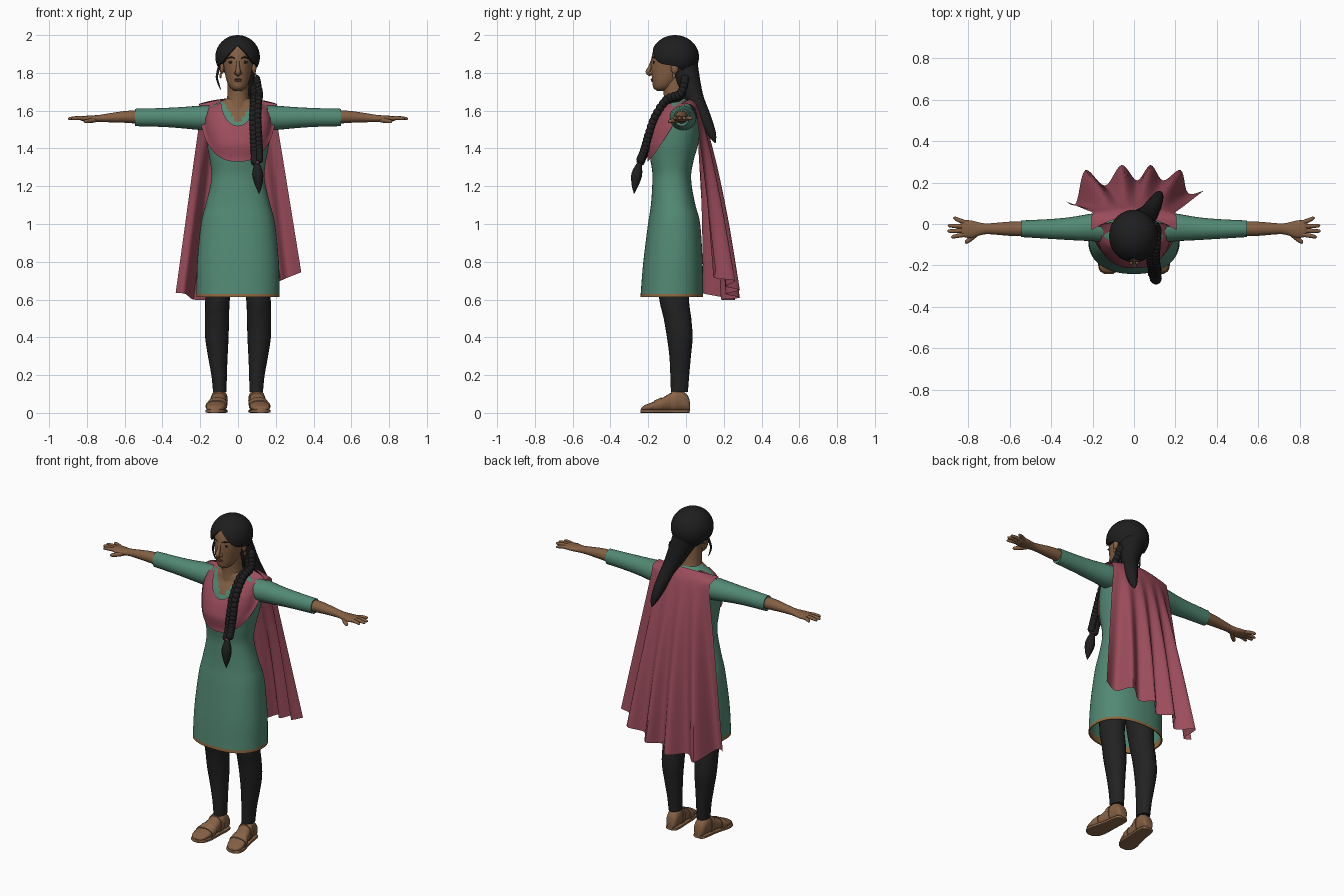
import bpy, bmesh, math
from mathutils import Vector, Matrix


def material(name, rgb):
    m = bpy.data.materials.new(name)
    m.diffuse_color = (*rgb, 1)
    return m


SKIN = material("brown skin", (0.23, 0.115, 0.057))
GREEN = material("green cloth", (0.085, 0.25, 0.175))
PINK = material("rose cloth", (0.33, 0.072, 0.105))
HAIR = material("black hair", (0.013, 0.013, 0.014))
LEGGING = material("charcoal leggings", (0.016, 0.016, 0.017))
GOLD = material("bronze trim", (0.28, 0.14, 0.05))
LEATHER = material("tan leather", (0.25, 0.13, 0.065))
LIP = material("lip brown", (0.19, 0.07, 0.045))


def spline(rows, k):
    """Catmull-Rom through rows of numbers, k steps per span."""
    out, last = [], len(rows) - 1
    for i in range(last):
        a, b, c, d = rows[max(i - 1, 0)], rows[i], rows[i + 1], rows[min(i + 2, last)]
        for j in range(k):
            t = j / k
            out.append(tuple(0.5 * (2 * q + (r - p) * t + (2 * p - 5 * q + 4 * r - s) * t * t
                                    + (3 * q - p - 3 * r + s) * t ** 3)
                             for p, q, r, s in zip(a, b, c, d)))
    return out + [tuple(rows[-1])]


def ring(c, u, v, n=24, power=2.0):
    """Superellipse ring about c with half axes u and v."""
    pts, e = [], 2 / power
    for i in range(n):
        a = 2 * math.pi * i / n
        ca, sa = math.cos(a), math.sin(a)
        pts.append(Vector(c) + Vector(u) * math.copysign(abs(ca) ** e, ca)
                   + Vector(v) * math.copysign(abs(sa) ** e, sa))
    return pts


def finish(name, bm, mats, rule=None):
    bmesh.ops.recalc_face_normals(bm, faces=bm.faces[:])
    for f in bm.faces:
        f.smooth = True
        if rule:
            f.material_index = rule(f.calc_center_median())
    me = bpy.data.meshes.new(name)
    bm.to_mesh(me)
    bm.free()
    for m in mats:
        me.materials.append(m)
    me.set_sharp_from_angle(angle=math.radians(50))
    ob = bpy.data.objects.new(name, me)
    bpy.context.collection.objects.link(ob)
    return ob


def loft(name, rings, mats, rule=None, wrap=True, cap=True):
    bm = bmesh.new()
    vs = [[bm.verts.new(p) for p in r] for r in rings]
    n = len(vs[0])
    for a, b in zip(vs, vs[1:]):
        for i in range(n if wrap else n - 1):
            j = (i + 1) % n
            bm.faces.new((a[i], a[j], b[j], b[i]))
    if cap and wrap:
        bm.faces.new(vs[0])
        bm.faces.new(vs[-1])
    return finish(name, bm, mats, rule)


def tube(name, pts, mat, k=5, n=14):
    """Round tube along points (x, y, z, radius)."""
    p = spline(pts, k)
    rings = []
    for i, q in enumerate(p):
        t = (Vector(p[min(i + 1, len(p) - 1)][:3]) - Vector(p[max(i - 1, 0)][:3])).normalized()
        ref = Vector((0, 1, 0)) if abs(t.x) > 0.7 else Vector((1, 0, 0))
        u = (ref - t * ref.dot(t)).normalized()
        r = max(q[3], 0.001)
        rings.append(ring(q[:3], u * r, t.cross(u) * r, n))
    return loft(name, rings, [mat])


def blobs(name, items, mat):
    bm = bmesh.new()
    for loc, size in items:
        bmesh.ops.create_uvsphere(bm, u_segments=16, v_segments=10, radius=1,
                                  matrix=Matrix.LocRotScale(Vector(loc), None, Vector(size)))
    return finish(name, bm, [mat])


def flat_rings(rows, n=32, power=2.0):
    """Horizontal rings from rows of (z, y, half width, half depth)."""
    return [ring((0, y, z), (hx, 0, 0), (0, hy, 0), n, power) for z, y, hx, hy in rows]


# Tunic, with a turned-in hem and an open neck
BODY = [(0.63, -0.075, 0.22, 0.165), (0.8, -0.069, 0.216, 0.157), (1.0, -0.063, 0.196, 0.138),
        (1.1, -0.068, 0.172, 0.118), (1.2, -0.074, 0.147, 0.105), (1.27, -0.075, 0.14, 0.103),
        (1.35, -0.073, 0.151, 0.117), (1.42, -0.065, 0.164, 0.129), (1.5, -0.05, 0.175, 0.125),
        (1.56, -0.04, 0.178, 0.11), (1.61, -0.036, 0.16, 0.085), (1.645, -0.042, 0.1, 0.07),
        (1.665, -0.048, 0.06, 0.06)]
hem_in = [(0.75, -0.072, 0.21, 0.152), (0.65, -0.075, 0.213, 0.158),
          (0.615, -0.075, 0.214, 0.159), (0.613, -0.075, 0.221, 0.166)]


def tunic_colour(c):
    if c.z < 0.635:
        return 1
    return 2 if c.y < -0.06 and abs(c.x) < (c.z - 1.525) * 0.65 else 0


loft("tunic", flat_rings(hem_in + spline(BODY, 6), 72, 2.3), [GREEN, GOLD, SKIN],
     tunic_colour, cap=False)


def chest_y(x, z):
    """Front of the tunic at x and z, or None beyond its sides."""
    for a, b in zip(BODY, BODY[1:]):
        if a[0] <= z <= b[0]:
            t = (z - a[0]) / (b[0] - a[0])
            y, hx, hy = (p + (q - p) * t for p, q in zip(a[1:], b[1:]))
            if abs(x) < hx:
                return y - hy * (1 - (abs(x) / hx) ** 2.3) ** (1 / 2.3)
    return None


# Neck and head
loft("neck", flat_rings(spline([(1.58, -0.05, 0.075, 0.075), (1.64, -0.053, 0.063, 0.066),
     (1.69, -0.058, 0.056, 0.06), (1.78, -0.065, 0.055, 0.06)], 4)), [SKIN])
HEAD = [(1.703, -0.13, 0.015, 0.02), (1.72, -0.122, 0.04, 0.05), (1.75, -0.11, 0.057, 0.068),
        (1.79, -0.095, 0.068, 0.087), (1.83, -0.085, 0.075, 0.1), (1.87, -0.077, 0.079, 0.107),
        (1.92, -0.07, 0.08, 0.103), (1.96, -0.065, 0.066, 0.082), (1.982, -0.06, 0.03, 0.04)]
loft("head", flat_rings(spline(HEAD, 4), 40), [SKIN])
tube("nose", [(0, -0.176, 1.875, 0.007), (0, -0.191, 1.83, 0.01), (0, -0.2, 1.805, 0.014),
              (0, -0.186, 1.788, 0.009)], SKIN)
blobs("nostrils", [((s * 0.013, -0.186, 1.799), (0.009, 0.012, 0.008)) for s in (-1, 1)], SKIN)
blobs("lips", [((0, -0.18, 1.766), (0.022, 0.007, 0.004)),
               ((0, -0.178, 1.758), (0.018, 0.008, 0.005))], LIP)
blobs("eyes", [((s * 0.036, -0.171, 1.856), (0.015, 0.005, 0.0065)) for s in (-1, 1)], HAIR)
blobs("ears", [((s * 0.085, -0.06, 1.825), (0.012, 0.02, 0.03)) for s in (-1, 1)], SKIN)
blobs("earrings", [((s * 0.092, -0.064, 1.785), (0.006, 0.008, 0.014)) for s in (-1, 1)], GOLD)
for s, side in ((1, "left"), (-1, "right")):
    tube("eyebrow_" + side, [(s * 0.016, -0.181, 1.876, 0.002), (s * 0.036, -0.174, 1.883, 0.004),
                             (s * 0.056, -0.154, 1.876, 0.002)], HAIR, n=8)

# Hair cap, ending at a parted hairline and tucked under at the edge
HAIRLINE = spline([(0, 57), (20, 78), (45, 104), (75, 112), (100, 118), (130, 140), (180, 152)], 6)
edge = HAIRLINE + [(360 - a, p) for a, p in HAIRLINE[-2:0:-1]]
rows = []
for t, scale in [(0.02 + 0.98 * i / 16, 1) for i in range(17)] + [(1.01, 0.93), (1.0, 0.75)]:
    row = []
    for a, p in edge:
        a, p = math.radians(a), math.radians(p) * t
        row.append(Vector((-0.002, -0.058, 1.884)) + scale * Vector((
            0.118 * math.sin(p) * math.sin(a), -0.127 * math.sin(p) * math.cos(a),
            0.116 * math.cos(p))))
    rows.append(row)
loft("hair_cap", rows, [HAIR])
tube("ponytail", [(0.01, -0.01, 1.83, 0.075), (0.04, 0.018, 1.745, 0.06), (0.07, 0.05, 1.66, 0.046),
                  (0.1, 0.098, 1.56, 0.036), (0.12, 0.138, 1.475, 0.022),
                  (0.126, 0.155, 1.43, 0.003)], HAIR, n=20)
tube("side_lock", [(-0.1, -0.075, 1.83, 0.008), (-0.112, -0.085, 1.78, 0.006),
                   (-0.104, -0.09, 1.745, 0.005), (-0.092, -0.09, 1.712, 0.002)], HAIR, n=8)

# Front braid, tie and tuft
path = spline([(0.085, -0.005, 1.76), (0.1, -0.03, 1.685), (0.096, -0.105, 1.65),
               (0.092, -0.165, 1.56), (0.096, -0.2, 1.46), (0.1, -0.223, 1.38),
               (0.1, -0.243, 1.33)], 4)
blobs("braid", [((x + s * 0.012, y, z + s * 0.006), (0.021, 0.022, 0.024))
                for x, y, z in path[:-1] for s in (-1, 1)], HAIR)
blobs("braid_tie", [((0.1, -0.245, 1.325), (0.016, 0.016, 0.012))], PINK)
tube("braid_tuft", [(0.1, -0.245, 1.325, 0.012), (0.104, -0.26, 1.265, 0.029),
                    (0.109, -0.269, 1.21, 0.02), (0.112, -0.275, 1.162, 0.002)], HAIR)

# Scarf front: a U-shaped drape following the chest
grid = []
for j in range(13):
    t, row = j / 12, []
    for i in range(49):
        a = math.radians(-90 + 180 * i / 48)
        c = 1 - math.cos(a)
        x = (0.09 + 0.115 * t) * math.sin(a)
        z = (1.52 + 0.14 * c) * (1 - t) + (1.33 + 0.305 * c ** 1.2) * t
        y = (-0.165 + 0.175 * c) * (1 - t) + (-0.205 + 0.2 * c) * t
        front = chest_y(x, z)
        if front is not None:
            y = min(y, front - 0.01)
        row.append((x, y - 0.01 * math.sin(math.pi * t) * (1 - c), z))
    grid.append(row)
loft("scarf_front", grid, [PINK], wrap=False)

# Scarf back: hangs from the shoulders in folds to a slanted hem
hem = spline([(-0.33, 0.11, 0.635), (-0.28, 0.1, 0.63), (-0.235, 0.26, 0.6), (-0.14, 0.185, 0.6),
              (-0.06, 0.285, 0.61), (0.015, 0.21, 0.63), (0.08, 0.285, 0.65), (0.14, 0.21, 0.67),
              (0.225, 0.26, 0.7), (0.26, 0.15, 0.715), (0.335, 0.16, 0.745)], 6)
columns = []
for i, h in enumerate(hem):
    s = 2 * i / (len(hem) - 1) - 1
    q = s * s
    top = (0.2 * s, 0.09 - 0.035 * q, 1.58)
    mids = [tuple(p + (r - p) * t for p, r in zip(top, h)) for t in (0.25, 0.6)]
    mids = [(x, y + 0.018 * (1 - q), z) for x, y, z in mids]
    columns.append(spline([(0.205 * s, -0.03 + 0.065 * (1 - q), 1.667 - 0.03 * q),
                           (0.205 * s, 0.055 - 0.025 * q, 1.648 - 0.02 * q), top] + mids + [h], 6))
loft("scarf_back", columns, [PINK], wrap=False)

# Arms and legs, mirrored left and right
for s, side in ((1, "left"), (-1, "right")):
    def cross(rows, k=4, power=2.0):
        """Rings across the arm from rows of (x, y, z, half depth, half height)."""
        return [ring((s * x, y, z), (0, hy, 0), (0, 0, hz), 24, power)
                for x, y, z, hy, hz in spline(rows, k)]

    loft("sleeve_" + side, cross([(0.11, -0.02, 1.56, 0.075, 0.065), (0.19, -0.016, 1.562, 0.068, 0.065),
         (0.3, -0.022, 1.563, 0.056, 0.056), (0.4, -0.024, 1.564, 0.048, 0.05),
         (0.545, -0.023, 1.564, 0.04, 0.046)]), [GREEN])
    loft("forearm_" + side, cross([(0.52, -0.023, 1.566, 0.036, 0.036), (0.6, -0.023, 1.567, 0.034, 0.031),
         (0.7, -0.023, 1.561, 0.026, 0.022), (0.74, -0.024, 1.558, 0.03, 0.019),
         (0.785, -0.025, 1.557, 0.042, 0.017), (0.825, -0.022, 1.558, 0.04, 0.013),
         (0.836, -0.02, 1.558, 0.03, 0.006)]), [SKIN])
    for name, y0, x1, y1 in (("index", -0.05, 0.882, -0.062), ("middle", -0.032, 0.9, -0.034),
                             ("ring", -0.012, 0.898, -0.008), ("little", 0.006, 0.872, 0.028)):
        tube(f"{name}_finger_{side}", [(s * 0.81, y0, 1.558, 0.011), (s * (0.81 + x1) / 2, (y0 + y1) / 2, 1.561, 0.0105),
             (s * (x1 - 0.008), y1, 1.558, 0.008), (s * x1, y1, 1.557, 0.002)], SKIN, 3, 10)
    tube("thumb_" + side, [(s * 0.75, -0.035, 1.553, 0.014), (s * 0.78, -0.064, 1.547, 0.013),
         (s * 0.808, -0.087, 1.543, 0.009), (s * 0.815, -0.092, 1.542, 0.002)], SKIN, 3, 10)

    # Leggings
    legs = spline([(0.88, 0.085, -0.065, 0.085, 0.1), (0.62, 0.107, -0.064, 0.066, 0.08),
                   (0.5, 0.111, -0.045, 0.064, 0.073), (0.4, 0.112, -0.033, 0.062, 0.068),
                   (0.3, 0.107, -0.031, 0.052, 0.057), (0.2, 0.1, -0.033, 0.041, 0.05),
                   (0.11, 0.096, -0.035, 0.036, 0.045)], 5)
    loft("legging_" + side, [ring((s * x, y, z), (hx, 0, 0), (0, hy, 0)) for z, x, y, hx, hy in legs], [LEGGING])

    # Foot with sole and sandal straps: rows of (y, x, top, half width)
    foot = spline([(0.022, 0.094, 0.05, 0.02), (0.01, 0.095, 0.09, 0.033), (-0.03, 0.097, 0.122, 0.039),
                   (-0.08, 0.102, 0.106, 0.041), (-0.13, 0.109, 0.077, 0.047), (-0.18, 0.117, 0.056, 0.052),
                   (-0.22, 0.121, 0.04, 0.042), (-0.237, 0.122, 0.027, 0.018)], 4)

    def foot_rings(rows, grow):
        return [ring((s * x, y, (top + 0.01) / 2), (hw + grow, 0, 0), (0, 0, (top - 0.01) / 2 + grow), 20, 2.4)
                for y, x, top, hw in rows]
    loft("foot_" + side, foot_rings(foot, 0), [SKIN])
    loft("toe_strap_" + side, foot_rings(foot[16:20], 0.005), [LEATHER])
    loft("instep_strap_" + side, foot_rings(foot[10:13], 0.005), [LEATHER])
    loft("sole_" + side, [ring((s * x, y - 0.003, 0.009), (hw + 0.004, 0, 0), (0, 0, 0.009), 16, 5)
                          for y, x, top, hw in foot], [LEATHER])

# Hips hidden beneath the tunic
blobs("hips", [((0, -0.065, 0.87), (0.165, 0.1, 0.12))], LEGGING)
